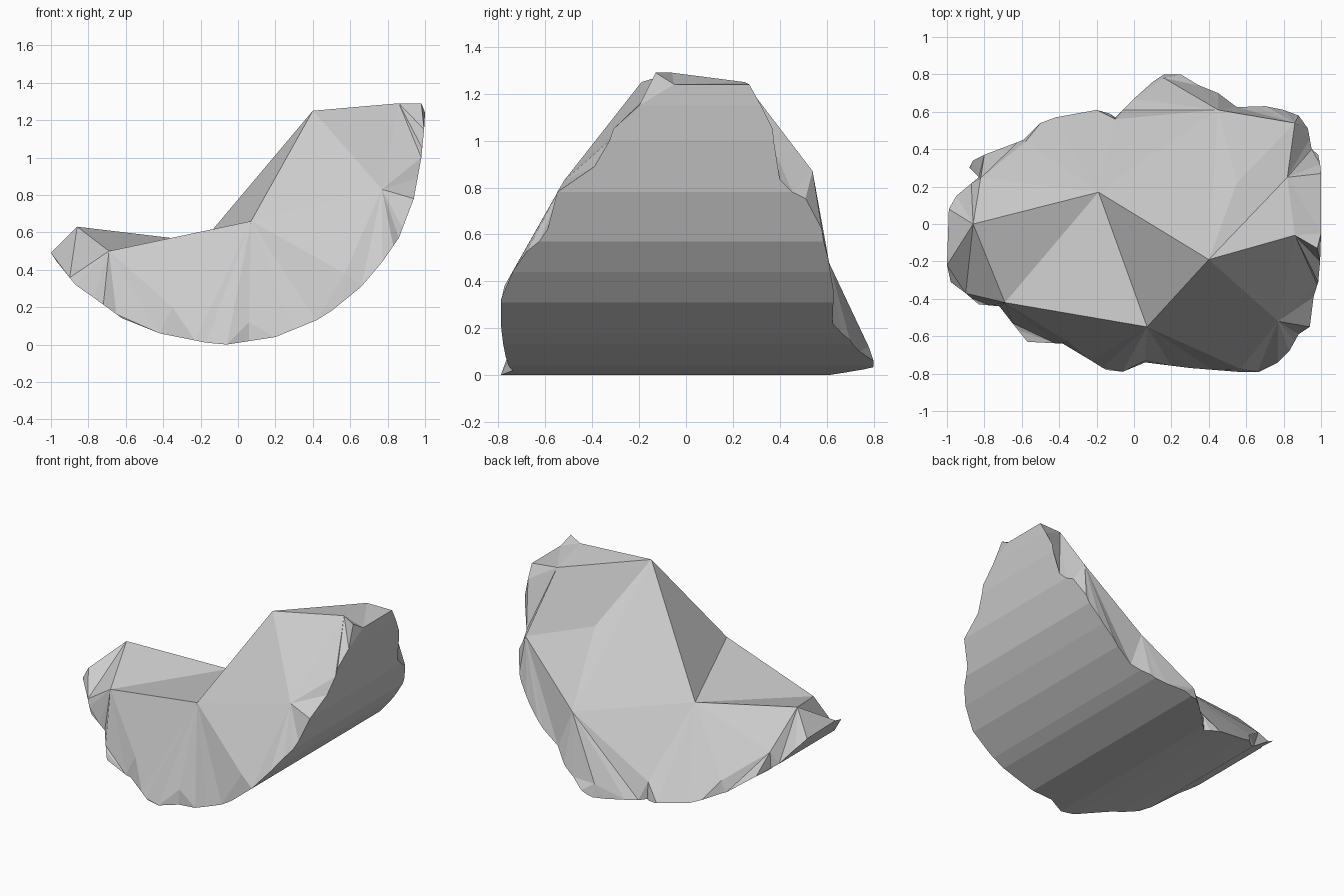
import bpy, bmesh
from mathutils import Vector
from mathutils.geometry import delaunay_2d_cdt

if "Cube" in bpy.data.objects:
    bpy.data.objects.remove(bpy.data.objects["Cube"])

# Curved underside profile (x, z), constant along y
profile = [(-1, .49), (-.97, .445), (-.87, .32), (-.77, .25), (-.62, .14), (-.42, .06),
           (-.17, .01), (-.06, 0), (.2, .04), (.42, .13), (.5, .18), (.66, .31), (.77, .44),
           (.86, .57), (.94, .78), (.98, 1.0), (.995, 1.15), (1.0, 1.24)]

# Broken rim seen from above (x, y)
rim = [(-1, -.22), (-.99, .08), (-.95, .15), (-.83, .25), (-.88, .30), (-.86, .34), (-.8, .37),
       (-.59, .45), (-.5, .54), (-.42, .57), (-.2, .61), (-.13, .59), (-.1, .57), (0, .67),
       (.1, .76), (.16, .80), (.25, .80), (.35, .74), (.45, .70), (.55, .625), (.7, .63),
       (.8, .61), (.88, .58), (.93, .51), (.95, .40), (.985, .37), (.995, .32), (1, .27),
       (1, -.05), (.995, -.2), (.985, -.31), (.96, -.39), (.94, -.55), (.88, -.59),
       (.83, -.68), (.77, -.74), (.67, -.79), (.55, -.79), (.3, -.77), (.06, -.74),
       (-.06, -.79), (-.15, -.78), (-.23, -.73), (-.38, -.64), (-.57, -.63), (-.65, -.53),
       (-.72, -.44), (-.83, -.43), (-.9, -.37), (-.98, -.31)]

# Corner points of the chipped upper facets
peaks = dict(
    A=(-.19, .17, .55), B=(.07, -.55, .66), C=(.40, -.19, 1.25), D=(-.69, -.42, .50),
    E=(-.86, 0, .63), F=(.86, -.06, 1.29), G=(.77, -.52, .83), H=(-.35, -.63, .20),
    K=(.06, -.73, .12), L=(.57, -.775, .38), N=(.98, -.13, 1.29), P=(.86, .54, .87),
    Q=(.45, .61, .48), R=(.16, .78, .12), S=(.82, .25, 1.25), T=(.55, .22, .90),
    V=(-.10, .56, .12), U=(-.58, .44, .21), W=(-.82, .245, .40))
ridges = "AB AC AE BC BD DE CF CS CT TQ CQ AQ AV AU RQ QP BH BK BL CG BG FG FN TP TS DH EW".split()


def under(x):
    for (x0, z0), (x1, z1) in zip(profile, profile[1:]):
        if x <= x1:
            return z0 + (z1 - z0) * (x - x0) / (x1 - x0)
    return profile[-1][1]


# Underside: flat rim outline sliced into strips, then bent to the profile
bm = bmesh.new()
bm.faces.new([bm.verts.new((x, y, 0)) for x, y in rim])
for x, _ in profile[1:-1]:
    bmesh.ops.bisect_plane(bm, geom=bm.verts[:] + bm.edges[:] + bm.faces[:], dist=1e-5,
                           plane_co=(x, 0, 0), plane_no=(1, 0, 0))
for v in bm.verts:
    v.co.z = under(v.co.x)

# Upper side: facets spanning rim and corner points along the ridges
border = [e for e in bm.edges if e.is_boundary]
verts = list({v for e in border for v in e.verts})
index = {v: i for i, v in enumerate(verts)}
edges = [(index[e.verts[0]], index[e.verts[1]]) for e in border]
keys = list(peaks)
for k in keys:
    index[k] = len(verts)
    verts.append(bm.verts.new(peaks[k]))
edges += [(index[a], index[b]) for a, b in ridges]
co, _, tris, orig, _, _ = delaunay_2d_cdt([Vector(v.co[:2]) for v in verts], edges, [], 1, 1e-6)
top = [verts[o[0]] if o else bm.verts.new((c.x, c.y, under(c.x))) for c, o in zip(co, orig)]
for t in tris:
    corner = [top[i] for i in t]
    if len(set(corner)) == 3 and not bm.faces.get(corner):
        bm.faces.new(corner)
bmesh.ops.recalc_face_normals(bm, faces=bm.faces[:])

mesh = bpy.data.meshes.new("rock_shard")
bm.to_mesh(mesh)
bm.free()
shard = bpy.data.objects.new("rock_shard", mesh)
bpy.context.collection.objects.link(shard)
